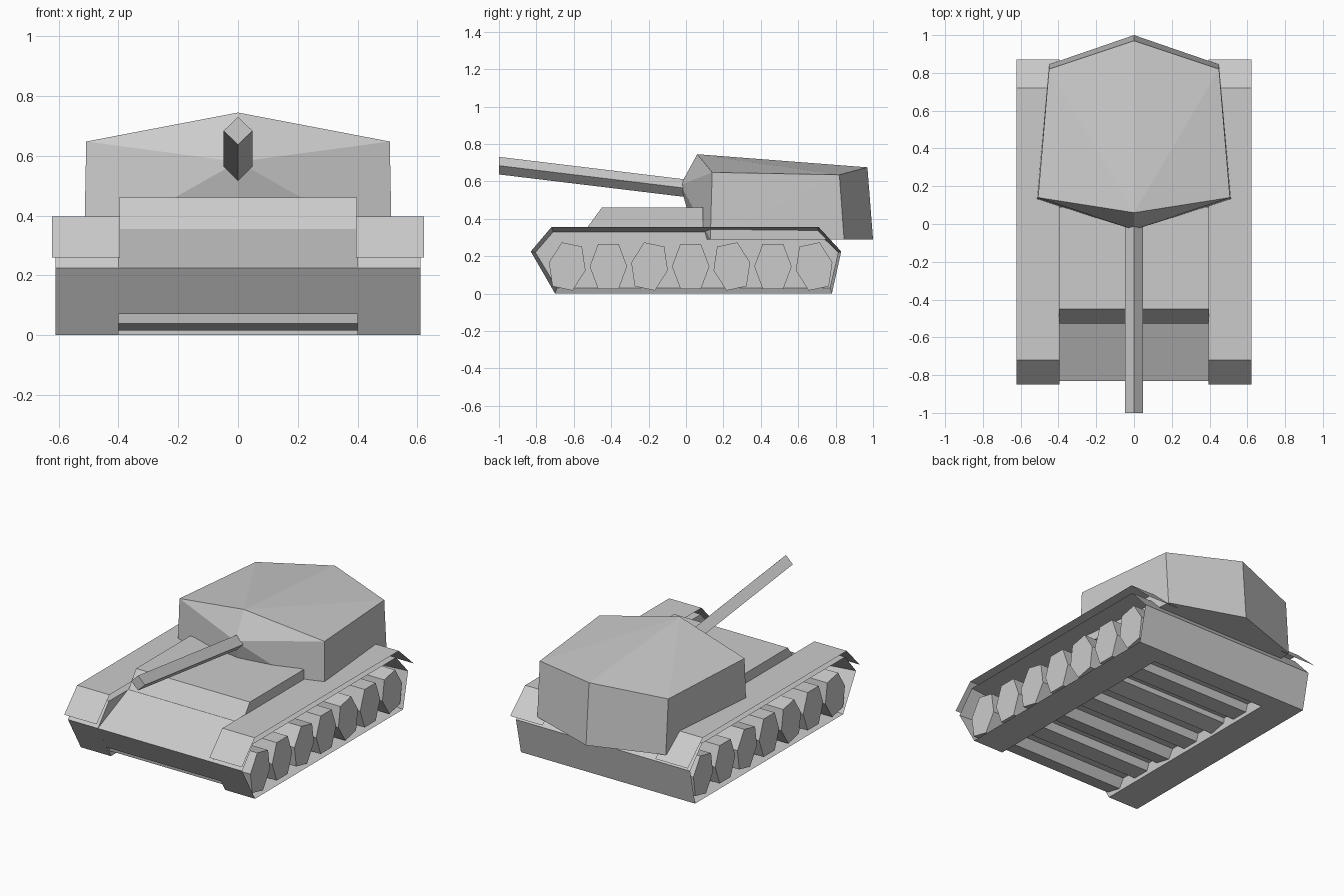
import bpy, bmesh, math

if "Cube" in bpy.data.objects:
    bpy.data.objects.remove(bpy.data.objects["Cube"], do_unlink=True)

grey = bpy.data.materials.new("plain_grey")
grey.use_nodes = True
grey.diffuse_color = (0.6, 0.6, 0.6, 1)
grey.node_tree.nodes["Principled BSDF"].inputs["Base Color"].default_value = (0.6, 0.6, 0.6, 1)


def finish(name, bm, recalc=True):
    if recalc:
        bmesh.ops.recalc_face_normals(bm, faces=bm.faces)
    mesh = bpy.data.meshes.new(name)
    bm.to_mesh(mesh)
    bm.free()
    mesh.materials.append(grey)
    obj = bpy.data.objects.new(name, mesh)
    bpy.context.collection.objects.link(obj)
    return obj


def ring(bm, profile, x):
    return [bm.verts.new((x, y, z)) for y, z in profile]


def bridge(bm, a, b):
    n = len(a)
    for i in range(n):
        j = (i + 1) % n
        bm.faces.new((a[i], a[j], b[j], b[i]))


def prism(name, profile, half_width):
    """Extrude a side profile (y, z) across the width."""
    bm = bmesh.new()
    a, b = ring(bm, profile, -half_width), ring(bm, profile, half_width)
    bridge(bm, a, b)
    bm.faces.new(a)
    bm.faces.new(b)
    return finish(name, bm)


# Central hull with sloped nose, and the raised deck
prism("hull", [(-0.83, 0.225), (-0.53, 0.355), (0.71, 0.355), (0.83, 0.225),
               (0.78, 0), (0.66, 0), (0.66, 0.07), (-0.74, 0.07)], 0.4)
prism("raised_deck", [(-0.53, 0.35), (-0.45, 0.46), (0.09, 0.46), (0.09, 0.35)], 0.398)

# Track belts: wedge-section loops, thin at the outer rim
outer = [(-0.83, 0.225), (-0.72, 0.355), (0.71, 0.355), (0.83, 0.225), (0.78, 0), (-0.70, 0)]
inner = [(-0.805, 0.22), (-0.71, 0.33), (0.70, 0.33), (0.815, 0.22), (0.77, 0.03), (-0.69, 0.03)]
for side, s in (("left", 1), ("right", -1)):
    bm = bmesh.new()
    root, rim, under = ring(bm, outer, 0.4 * s), ring(bm, outer, 0.61 * s), ring(bm, inner, 0.4 * s)
    bridge(bm, root, rim)
    bridge(bm, rim, under)
    bridge(bm, under, root)
    finish(side + "_track", bm)

    # Wall that closes the wheel bay beside the nose
    bm = bmesh.new()
    bm.faces.new(ring(bm, inner, 0.4 * s))
    finish(side + "_bay_wall", bm, False)

    # Thin fender sheet with drooping end flaps
    bm = bmesh.new()
    path = [(-0.85, 0.26), (-0.72, 0.397), (0.72, 0.397), (0.87, 0.26)]
    lo, hi = sorted((0.395 * s, 0.622 * s))
    a, b = ring(bm, path, lo), ring(bm, path, hi)
    for i in range(3):
        bm.faces.new((a[i], b[i], b[i + 1], a[i + 1]))
    finish(side + "_fender", bm, False)

# Six-sided wheels on full-width rollers, every other one turned a little
hexagon = [(-0.1, 0), (-0.055, 0.12), (0.055, 0.12), (0.1, 0), (0.055, -0.12), (-0.055, -0.12)]
for i in range(7):
    turn = 0 if i % 2 else math.radians(-12 if i < 4 else 12)
    c, s = math.cos(turn), math.sin(turn)
    cy = -0.635 + 0.22 * i
    prism("wheel_roller_%d" % (i + 1),
          [(cy + y * c - z * s, 0.145 + y * s + z * c) for y, z in hexagon], 0.6)

# Faceted turret
bm = bmesh.new()
for p in [(0, -0.03, 0.58), (0, 0.06, 0.745), (0, 0.97, 0.675), (0, 0.05, 0.29), (0, 1.0, 0.29)]:
    bm.verts.new(p)
for x, y, z in [(0.508, 0.14, 0.648), (0.45, 0.82, 0.635), (0.515, 0.13, 0.29), (0.45, 0.845, 0.29)]:
    for s in (1, -1):
        bm.verts.new((x * s, y, z))
bmesh.ops.convex_hull(bm, input=bm.verts)
bmesh.ops.dissolve_limit(bm, angle_limit=0.01, verts=bm.verts, edges=bm.edges)
finish("turret", bm)

# Four-sided gun barrel set on its corner, rising forward
bm = bmesh.new()
ends = []
for y, z in ((-1.0, 0.684), (0.05, 0.557)):
    ends.append([bm.verts.new((dx * 0.048, y, z + dz * 0.047))
                 for dx, dz in ((0, 1), (1, 0), (0, -1), (-1, 0))])
bridge(bm, *ends)
for e in ends:
    bm.faces.new(e)
finish("gun_barrel", bm)
